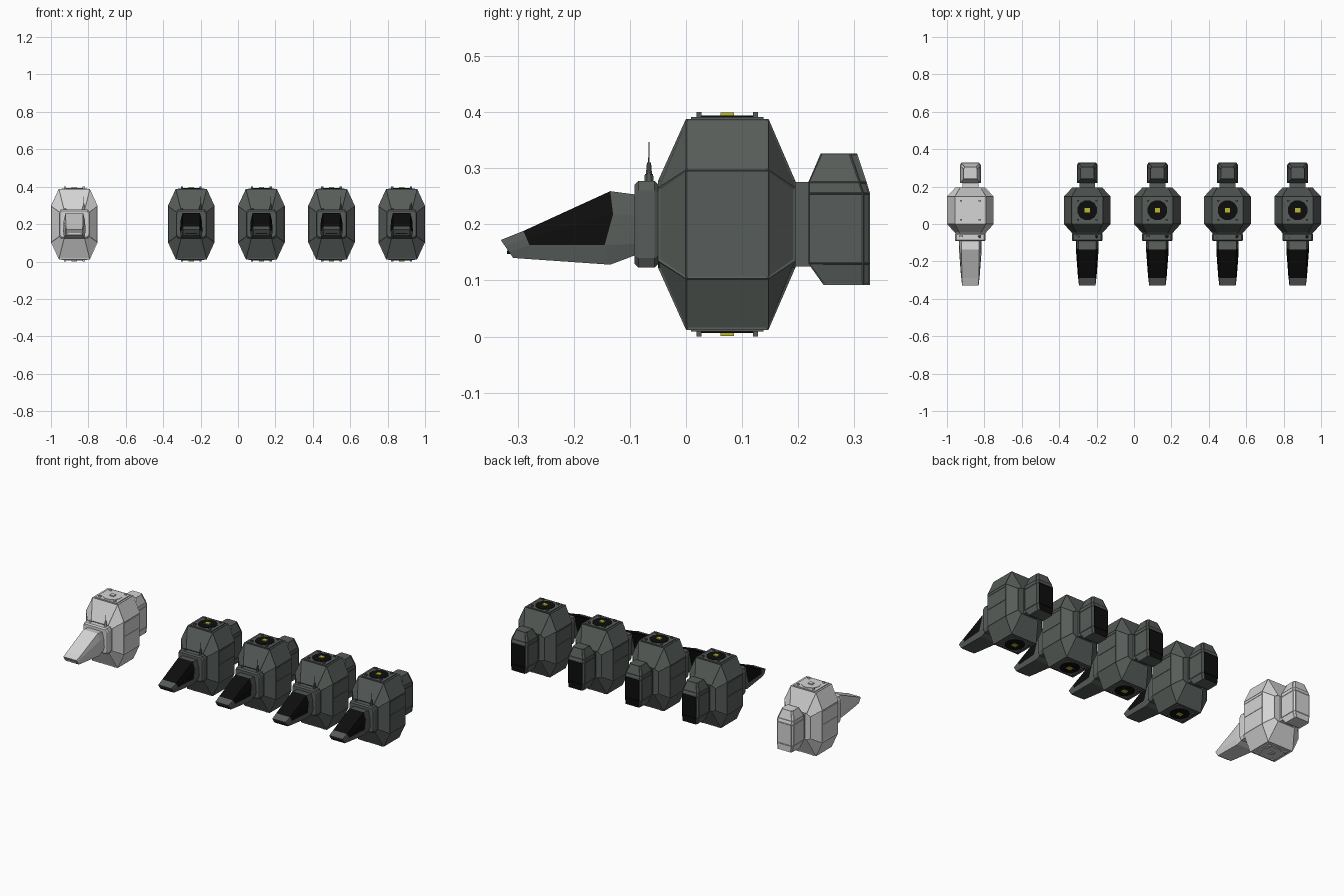
import bpy, bmesh, math
from mathutils import Matrix

if "Cube" in bpy.data.objects:
    bpy.data.objects.remove(bpy.data.objects["Cube"])


def material(name, rgb):
    m = bpy.data.materials.new(name)
    m.diffuse_color = (*rgb, 1)
    m.use_nodes = True
    m.node_tree.nodes["Principled BSDF"].inputs["Base Color"].default_value = m.diffuse_color
    return m


DARK = material("dark green grey", (0.095, 0.108, 0.1))
BLACK = material("black", (0.004, 0.004, 0.004))
YELLOW = material("yellow", (0.5, 0.48, 0.03))
LIGHT = material("light grey", (0.66, 0.66, 0.66))


def finish(bm, name, mats, x):
    bmesh.ops.recalc_face_normals(bm, faces=bm.faces)
    bmesh.ops.translate(bm, verts=bm.verts, vec=(x, 0, 0))
    me = bpy.data.meshes.new(name)
    bm.to_mesh(me)
    bm.free()
    for m in mats:
        me.materials.append(m)
    ob = bpy.data.objects.new(name, me)
    bpy.context.collection.objects.link(ob)
    return ob


def loft(name, rings, mats, x, rule=None, inset=0.0, depth=-0.002):
    """Skin closed rings; rule(face) gives the material slot; inset sinks panels."""
    bm = bmesh.new()
    vs = [[bm.verts.new(p) for p in r] for r in rings]
    n = len(rings[0])
    for a, b in zip(vs, vs[1:]):
        for i in range(n):
            j = (i + 1) % n
            bm.faces.new((a[i], a[j], b[j], b[i]))
    bm.faces.new(vs[0])
    bm.faces.new(vs[-1])
    bmesh.ops.recalc_face_normals(bm, faces=bm.faces)
    bm.normal_update()
    if rule:
        for f in bm.faces:
            f.material_index = rule(f)
    if inset:
        bmesh.ops.inset_individual(bm, faces=bm.faces[:], thickness=inset, depth=depth)
    return finish(bm, name, mats, x)


def boxes(name, items, mat, x):
    """items: (centre, size) pairs joined into one part."""
    bm = bmesh.new()
    for c, s in items:
        bmesh.ops.create_cube(bm, size=1, matrix=Matrix.Translation(c) @ Matrix.Diagonal((*s, 1)))
    return finish(bm, name, [mat], x)


def cones(name, items, sides, mat, x):
    """items: (x, y, z0, z1, r0, r1)"""
    bm = bmesh.new()
    for cx, cy, z0, z1, r0, r1 in items:
        bmesh.ops.create_cone(bm, cap_ends=True, segments=sides, radius1=r0, radius2=r1, depth=z1 - z0,
                              matrix=Matrix.Translation((cx, cy, (z0 + z1) / 2)) @ Matrix.Rotation(math.pi / sides, 4, 'Z'))
    return finish(bm, name, [mat], x)


def octagon(y, w, wt, zs, zt):
    """Octagon in xz, centred on z = 0.2"""
    return [(a, y, 0.2 + b) for a, b in ((w, -zs), (w, zs), (wt, zt), (-wt, zt),
                                         (-w, zs), (-w, -zs), (-wt, -zt), (wt, -zt))]


def mirrored(half):
    """Half section (x, y, z), closed by its mirror image"""
    return half + [(-a, y, z) for a, y, z in reversed(half)]


def ship(x, hull, black, yellow, tag):
    # Faceted hull with raised panel borders
    loft(tag + "_hull", [octagon(-0.05, 0.08, 0.055, 0.065, 0.077), octagon(0, 0.125, 0.083, 0.097, 0.188),
                         octagon(0.147, 0.125, 0.083, 0.097, 0.188), octagon(0.195, 0.08, 0.055, 0.065, 0.077)],
         [hull], x, inset=0.005)
    # Rails splitting the side panels
    boxes(tag + "_side_rails", [((s * 0.1235, 0.0735, z), (0.003, 0.14, 0.005))
                                for s in (1, -1) for z in (0.205, 0.285)], hull, x)
    # Collar and neck in front of the hull
    loft(tag + "_collar", [octagon(-0.092, 0.078, 0.068, 0.055, 0.07), octagon(-0.085, 0.082, 0.074, 0.06, 0.077),
                           octagon(-0.056, 0.082, 0.074, 0.06, 0.077), octagon(-0.049, 0.078, 0.068, 0.055, 0.07)],
         [hull], x)
    # Wedge cockpit, window faces between the second and third sections
    sections = [
        [(0.055, -0.09, 0.145), (0.06, -0.09, 0.165), (0.056, -0.09, 0.215), (0.047, -0.09, 0.253)],
        [(0.055, -0.135, 0.128), (0.06, -0.145, 0.163), (0.057, -0.13, 0.218), (0.047, -0.135, 0.259)],
        [(0.046, -0.28, 0.138), (0.05, -0.279, 0.163), (0.049, -0.284, 0.175), (0.045, -0.29, 0.188)],
        [(0.043, -0.308, 0.14), (0.045, -0.315, 0.15), (0.045, -0.322, 0.161), (0.043, -0.33, 0.172)]]

    def window(f):
        c = f.calc_center_median()
        return int(-0.25 < c.y < -0.18 and c.z > 0.165)
    loft(tag + "_cockpit", [mirrored(s) for s in sections], [hull, black], x, window)
    # Slot under the nose
    boxes(tag + "_nose_slot", [((0, -0.316, 0.15), (0.065, 0.006, 0.006))], black, x)
    # Antenna on the collar
    cones(tag + "_antenna", [(0.05, -0.066, 0.275, 0.29, 0.009, 0.008), (0.05, -0.066, 0.288, 0.31, 0.006, 0.004),
                             (0.05, -0.066, 0.31, 0.347, 0.0015, 0.001)], 8, hull, x)
    cones(tag + "_collar_stud", [(-0.05, -0.066, 0.27, 0.283, 0.009, 0.007)], 8, hull, x)
    # Rear neck
    boxes(tag + "_rear_neck", [((0, 0.205, 0.2), (0.085, 0.036, 0.15))], hull, x)
    # Engine pod, tapered at the top, with a dark rear plate

    def rect(z, y0, y1, w, wb):
        return [(w, y0, z), (w, y1 - 0.012, z), (wb, y1, z), (-wb, y1, z), (-w, y1 - 0.012, z), (-w, y0, z)]

    def rear(f):
        c = f.calc_center_median()
        return int(f.normal.y > 0.9 and c.z < 0.26)
    loft(tag + "_engine_pod", [rect(0.092, 0.245, 0.328, 0.048, 0.042), rect(0.13, 0.218, 0.328, 0.056, 0.047),
                               rect(0.255, 0.218, 0.328, 0.056, 0.047), rect(0.275, 0.218, 0.322, 0.054, 0.045),
                               rect(0.326, 0.24, 0.305, 0.036, 0.03)], [hull, black], x, rear, 0.003, -0.0015)
    # Round hatches above and below
    for side, s in (("top", 1), ("bottom", -1)):
        def z(h):
            return 0.2 + s * h
        lo, hi = sorted((z(0.185), z(0.1935)))
        boxes(tag + f"_{side}_plate", [((0, 0.0735, z(0.1885)), (0.14, 0.13, 0.005))], hull, x)
        cones(tag + f"_{side}_hatch", [(0, 0.0735, lo, hi, 0.054, 0.054)], 12, black, x)
        boxes(tag + f"_{side}_light", [((0, 0.0735, z(0.1955)), (0.028, 0.024, 0.007))], yellow, x)
        boxes(tag + f"_{side}_clamps", [((a * 0.05, 0.0735 + b * 0.05, z(0.195)), (0.012, 0.009, 0.01))
                                        for a in (1, -1) for b in (1, -1)], hull, x)


# One light ship and a row of four dark ones
ship(-0.875, LIGHT, LIGHT, LIGHT, "light_ship")
for k, px in enumerate((-0.25, 0.125, 0.5, 0.875)):
    ship(px, DARK, BLACK, YELLOW, f"dark_ship_{k + 1}")
